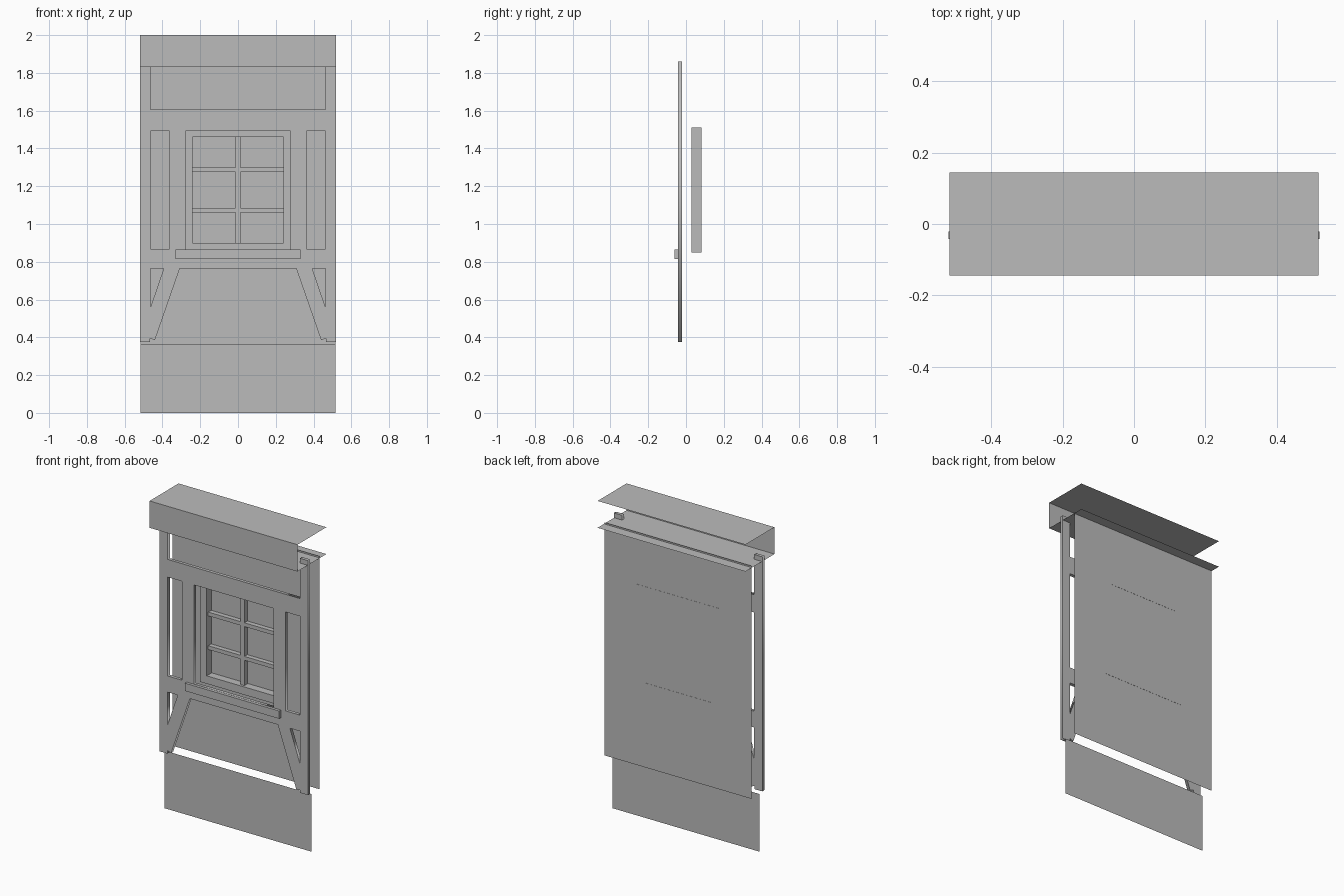
import bpy
import bmesh
import math

if "Cube" in bpy.data.objects:
    bpy.data.objects.remove(bpy.data.objects["Cube"], do_unlink=True)

# Single plain grey material
grey = bpy.data.materials.new("plain_grey")
grey.use_nodes = True
grey.diffuse_color = (0.5, 0.5, 0.5, 1)
grey.node_tree.nodes["Principled BSDF"].inputs["Base Color"].default_value = (0.5, 0.5, 0.5, 1)


def add_object(name, bm):
    mesh = bpy.data.meshes.new(name)
    bm.to_mesh(mesh)
    bm.free()
    mesh.materials.append(grey)
    obj = bpy.data.objects.new(name, mesh)
    bpy.context.collection.objects.link(obj)
    return obj


def box(name, x, y, z):
    """Solid block from (min, max) pairs."""
    bm = bmesh.new()
    bmesh.ops.create_cube(bm, size=1)
    for v in bm.verts:
        v.co = [r[0] if c < 0 else r[1] for c, r in zip(v.co, (x, y, z))]
    return add_object(name, bm)


def sheet(name, path, half_width):
    """Open sheet: a path of (y, z) points swept across the width."""
    bm = bmesh.new()
    rows = [[bm.verts.new((s * half_width, y, z)) for s in (-1, 1)] for y, z in path]
    for a, b in zip(rows, rows[1:]):
        bm.faces.new((a[0], a[1], b[1], b[0]))
    return add_object(name, bm)


def mirrored(points):
    return [(-x, z) for x, z in points]


def rect(x0, x1, z0, z1):
    return [(x0, z0), (x1, z0), (x1, z1), (x0, z1)]


def cut_board(name, outlines, y, thickness):
    """Flat upright board with holes, from closed (x, z) outlines."""
    curve = bpy.data.curves.new(name, "CURVE")
    curve.dimensions = "2D"
    curve.fill_mode = "BOTH"
    curve.extrude = thickness / 2
    for points in outlines:
        spline = curve.splines.new("POLY")
        spline.points.add(len(points) - 1)
        for p, (x, z) in zip(spline.points, points):
            p.co = (x, z, 0, 1)
        spline.use_cyclic_u = True
    obj = bpy.data.objects.new(name, curve)
    bpy.context.collection.objects.link(obj)
    obj.rotation_euler.x = math.pi / 2
    obj.location.y = y
    bpy.ops.object.select_all(action="DESELECT")
    obj.select_set(True)
    bpy.context.view_layer.objects.active = obj
    bpy.ops.object.convert(target="MESH")
    obj = bpy.context.view_layer.objects.active
    obj.name = name
    bm = bmesh.new()
    bm.from_mesh(obj.data)
    bmesh.ops.remove_doubles(bm, verts=bm.verts, dist=0.0005)
    bmesh.ops.recalc_face_normals(bm, faces=bm.faces)
    bm.to_mesh(obj.data)
    bm.free()
    obj.data.materials.clear()
    obj.data.materials.append(grey)
    return obj


# Timber frame: posts, rails, studs and angled braces in one board
half = [(0.308, 0.765), (0.44, 0.385), (0.465, 0.395), (0.465, 0.375), (0.52, 0.375),
        (0.52, 1.86), (0.463, 1.86), (0.463, 1.605)]
side_gap = rect(0.362, 0.463, 0.867, 1.493)
brace_gap = [(0.393, 0.765), (0.463, 0.56), (0.463, 0.765)]
cut_board("timber_frame",
          [half + mirrored(half)[::-1],
           rect(-0.278, 0.278, 0.865, 1.493),
           side_gap, mirrored(side_gap),
           brace_gap, mirrored(brace_gap)],
          -0.0315, 0.021)

# Window sill
box("window_sill", (-0.33, 0.33), (-0.06, -0.04), (0.815, 0.864))

# Window frame: crossing stiles and rails
frame_y = (0.03, 0.081)
for side, name in ((-1, "right"), (1, "left")):
    box("window_stile_" + name, sorted((side * 0.24, side * 0.287)), frame_y, (0.85, 1.51))
for name, z in (("bottom", (0.85, 0.9)), ("top", (1.46, 1.51))):
    box("window_rail_" + name, (-0.287, 0.287), frame_y, z)

# Window glazing bars
bar_y = (0.045, 0.075)
box("glazing_bar_upright", (-0.013, 0.013), bar_y, (0.9, 1.46))
for name, z in (("lower", 1.073), ("upper", 1.286)):
    box("glazing_bar_" + name, (-0.24, 0.24), bar_y, (z - 0.012, z + 0.012))

# Thin wall sheets and the open-backed top beam
sheet("back_wall", [(0.08, 0.365), (0.08, 1.84)], 0.516)
sheet("base_wall", [(0, 0), (0, 0.365)], 0.516)
sheet("top_beam", [(0.145, 1.83), (-0.145, 1.83), (-0.145, 2), (0.145, 2)], 0.518)
